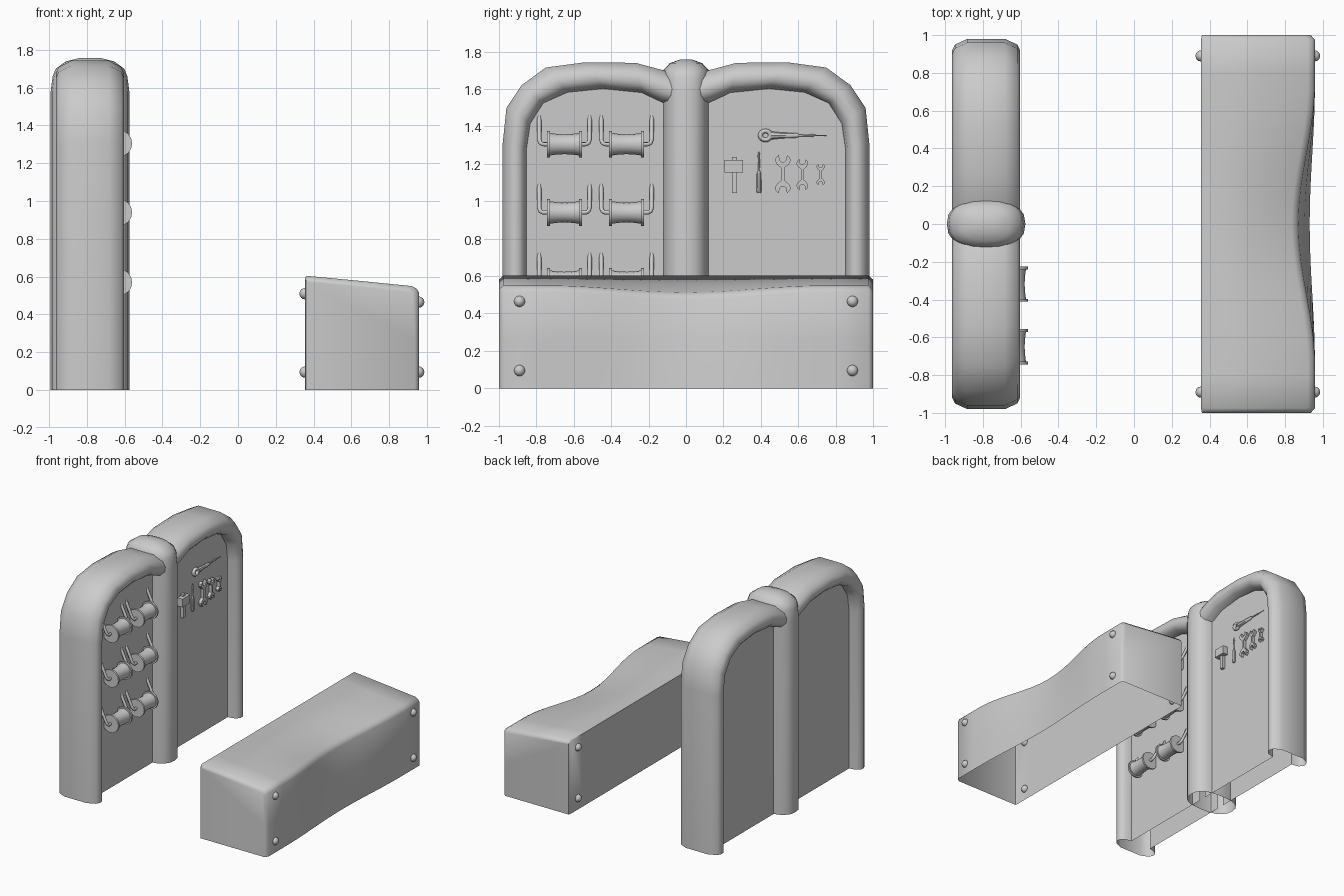
import bpy, bmesh, math
from mathutils import Vector

if "Cube" in bpy.data.objects:
    bpy.data.objects.remove(bpy.data.objects["Cube"])

CX = -0.783  # mid-plane of the wall


def finish(name, bm, angle=40):
    bmesh.ops.recalc_face_normals(bm, faces=bm.faces[:])
    me = bpy.data.meshes.new(name)
    bm.to_mesh(me)
    bm.free()
    ob = bpy.data.objects.new(name, me)
    bpy.context.collection.objects.link(ob)
    bpy.ops.object.select_all(action='DESELECT')
    bpy.context.view_layer.objects.active = ob
    ob.select_set(True)
    bpy.ops.object.shade_smooth_by_angle(angle=math.radians(angle))
    return ob


def loft(bm, rings, closed=True, cap_start=False, cap_end=False):
    vs = [[bm.verts.new(p) for p in r] for r in rings]
    n = len(vs[0])
    for a, b in zip(vs, vs[1:]):
        for i in range(n if closed else n - 1):
            j = (i + 1) % n
            bm.faces.new((a[i], a[j], b[j], b[i]))
    if cap_start:
        bm.faces.new(vs[0])
    if cap_end:
        bm.faces.new(vs[-1])
    return vs


def plate(name, outline, x0=-0.70, x1=-0.665):
    """Flat (y, z) outline extruded along x."""
    bm = bmesh.new()
    loft(bm, [[(x, y, z) for y, z in outline] for x in (x0, x1)], True, True, True)
    return finish(name, bm, 30)


def lathe(name, profile, origin, axis, n=16):
    """Revolve (distance, radius) pairs around the y or z axis."""
    bm = bmesh.new()
    rings = []
    for d, r in profile:
        ring = []
        for k in range(n):
            a = 2 * math.pi * k / n
            c, s = r * math.cos(a), r * math.sin(a)
            ring.append(Vector(origin) + Vector((c, d, s) if axis == 'y' else (c, s, d)))
        rings.append(ring)
    loft(bm, rings, True, True, True)
    return finish(name, bm)


# Arched frame halves: C-shaped section swept along the arch, with two panels
OUTER = [(.03, 1.66), (.12, 1.70), (.27, 1.74), (.54, 1.743), (.75, 1.715),
         (.88, 1.62), (.96, 1.50), (.98, 1.31), (.98, 0)]
INNER = [(.03, 1.51), (.13, 1.54), (.24, 1.59), (.45, 1.61), (.64, 1.59),
         (.77, 1.53), (.84, 1.42), (.86, 1.28), (.86, 0)]
HALF = [(.093, 1.06), (.15, .97), (.178, .75), (.18, .5), (.165, .25), (.10, 0)]
SECTION = HALF + [(-x, f) for x, f in reversed(HALF)]
for side, label in ((1, "right"), (-1, "left")):
    bm = bmesh.new()
    rings = []
    for o, i in zip(OUTER, INNER):
        ring = []
        for x, f in SECTION:
            y, z = Vector(o).lerp(Vector(i), f)
            ring.append((CX + x, side * y, z))
        rings.append(ring)
    vs = loft(bm, rings, closed=False)
    for k in (0, -1):
        x = vs[0][k].co.x
        bm.faces.new([r[k] for r in vs] + [bm.verts.new((x, side * .03, 0))])
    finish(label + "_arch_panel", bm, 50)

# Centre post with domed top
bm = bmesh.new()
rings = []
for z, sx, sy in ((0, 1, 1), (1.58, 1, 1), (1.66, .95, 1), (1.70, .87, .96),
                  (1.738, .62, .68), (1.758, .25, .25)):
    ring = []
    for k in range(20):
        a = 2 * math.pi * k / 20
        c, s = math.cos(a), math.sin(a)
        ring.append((CX + .208 * sx * math.copysign(abs(c) ** .8, c),
                     .128 * sy * math.copysign(abs(s) ** .8, s), z))
    rings.append(ring)
loft(bm, rings, cap_end=True)
finish("centre_post", bm, 50)

# Spools on bent wire holders
SPOOL = [(-.093, .072), (-.078, .072), (-.078, .06), (-.04, .055), (0, .053),
         (.04, .055), (.078, .06), (.078, .072), (.093, .072)]
for z in (1.305, .94, .57):
    for y in (-.65, -.318):
        lathe("spool", SPOOL, (-.632, y, z), 'y')
        for s in (-1, 1):
            cu = bpy.data.curves.new("spool_holder", 'CURVE')
            cu.dimensions = '3D'
            cu.bevel_depth = .012
            cu.bevel_resolution = 1
            cu.use_fill_caps = True
            path = [(-.70, .135, .15), (-.642, .135, .025), (-.634, .128, .007),
                    (-.632, .115, 0), (-.632, .085, 0)]
            sp = cu.splines.new('POLY')
            sp.points.add(len(path) - 1)
            for p, (px, py, pz) in zip(sp.points, path):
                p.co = (px, y + s * py, z + pz, 1)
            bpy.context.collection.objects.link(bpy.data.objects.new("spool_holder", cu))

# Hammer
plate("hammer_head", [(.205, 1.155), (.305, 1.155), (.305, 1.222), (.205, 1.222)], -.70, -.645)
plate("hammer_handle", [(.245, 1.045), (.272, 1.045), (.272, 1.236), (.245, 1.236)])

# Screwdriver
lathe("screwdriver", [(0, .01), (.01, .013), (.10, .012), (.115, .007), (.12, .004),
                      (.16, .005), (.20, .007), (.222, .002)], (-.682, .39, 1.045), 'z', 8)

# Three open-ended spanners
JAW = [(.13, .35), (.38, .5), (.5, .68), (.47, .85), (.27, 1), (.2, .72), (.08, .64)]
top = JAW + [(-a, b) for a, b in reversed(JAW)]
shape = top + [(-a, -b) for a, b in top]
for y, z, w, h in ((.518, 1.145, .082, .102), (.622, 1.143, .062, .083), (.72, 1.143, .044, .058)):
    plate("spanner", [(y + a * w, z + b * h) for a, b in shape])

# Long pointed tool with a looped grip
bpy.ops.mesh.primitive_torus_add(major_segments=16, minor_segments=6, major_radius=.024,
                                 minor_radius=.012, location=(-.682, .425, 1.352),
                                 rotation=(0, math.pi / 2, 0))
loop = bpy.context.object
loop.name = "pointed_tool_grip"
loop.scale = (1, 1.12, 1.3)
bpy.ops.object.shade_smooth()
lathe("pointed_tool_shaft", [(0, .022), (.05, .016), (.14, .012), (.15, .006), (.21, .005),
                             (.22, .008), (.23, .004), (.295, .002)], (-.682, .455, 1.352), 'y', 8)

# Bench shell, open underneath, front edge scooped in the middle
bm = bmesh.new()
ys = [-1, -.975] + [-.8 + .1 * k for k in range(17)] + [.975, 1]
rings = []
for y in ys:
    t = math.cos(math.pi / 2 * min(1, abs(y) / .75)) ** 2
    e = .022 if abs(y) > .99 else 0
    rings.append([(.355 + e * .2, y, 0), (.355 + e * .2, y, .595 - e), (.366, y, .604 - e),
                  (.64 - .03 * t, y, .578 - .02 * t - e),
                  (.92 - .085 * t - e, y, .55 - .037 * t - e),
                  (.945 - .085 * t - e, y, .537 - .04 * t - e),
                  (.958 - .088 * t - e, y, .515 - .04 * t - e),
                  (.958 - .055 * t - e, y, .26),
                  (.958 - .028 * t - e, y, 0)])
loft(bm, rings, False, True, True)
finish("bench_body", bm, 50)

# Round bolt heads on both long faces of the bench
for x, zs in ((.956, (.095, .465)), (.355, (.095, .51))):
    for y in (-.89, .89):
        for z in zs:
            bpy.ops.mesh.primitive_uv_sphere_add(segments=12, ring_count=8, radius=.03, location=(x, y, z))
            bpy.context.object.name = "bench_bolt"
            bpy.ops.object.shade_smooth()
